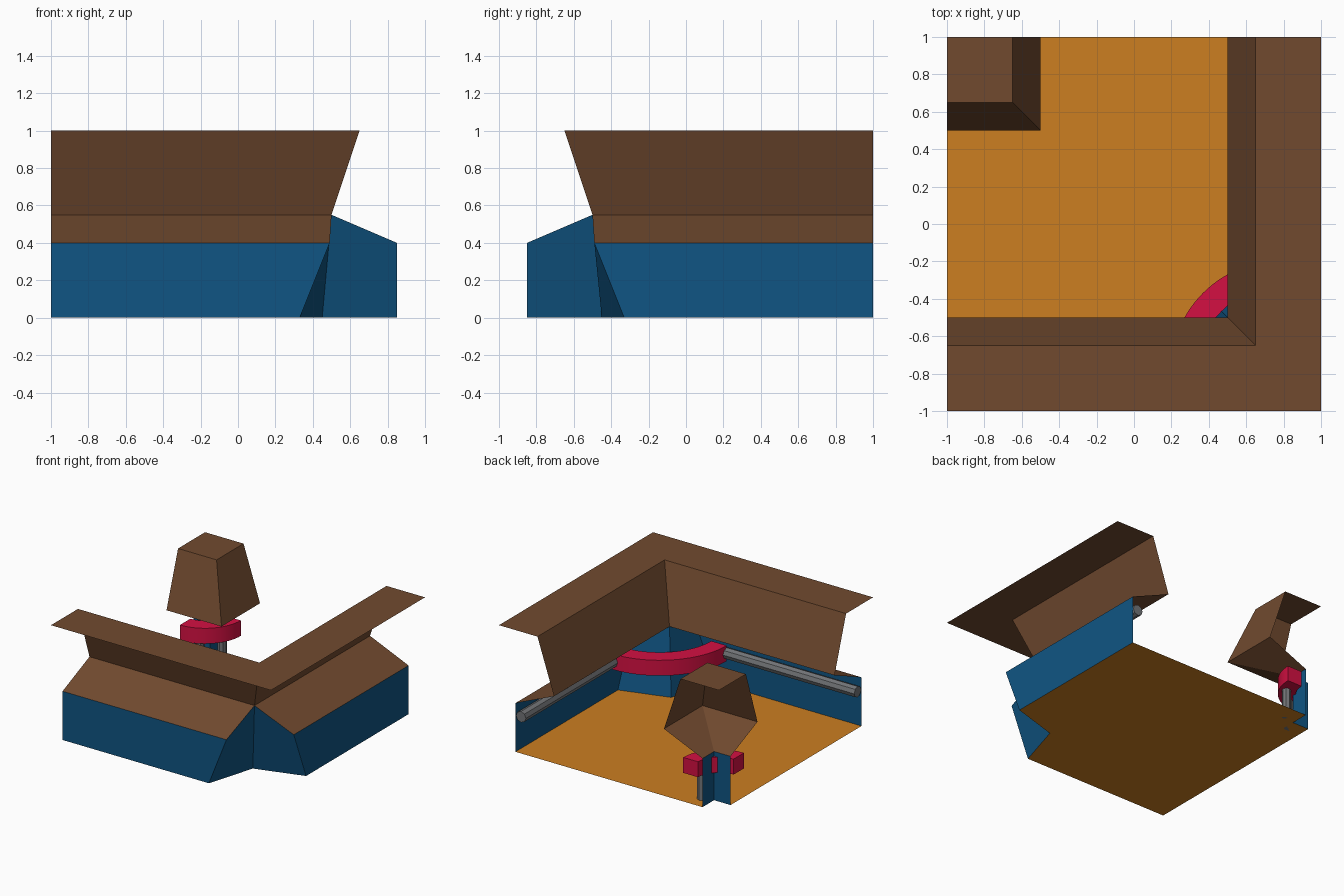
import bpy, bmesh, math
from mathutils import Vector

if "Cube" in bpy.data.objects:
    bpy.data.objects.remove(bpy.data.objects["Cube"])


def material(name, rgb):
    m = bpy.data.materials.new(name)
    lin = [((c / 255 + 0.055) / 1.055) ** 2.4 if c > 10 else c / 255 / 12.92 for c in rgb]
    m.diffuse_color = (*lin, 1)
    m.use_nodes = True
    m.node_tree.nodes["Principled BSDF"].inputs["Base Color"].default_value = m.diffuse_color
    return m


BROWN = material("brown rock", (113, 74, 47))
BLUE = material("blue wall", (16, 85, 131))
ORANGE = material("orange floor", (204, 126, 33))
RED = material("red bend", (212, 16, 66))
GREY = material("grey pipe", (115, 117, 120))


def finish(name, bm, mat):
    mesh = bpy.data.meshes.new(name)
    bm.to_mesh(mesh)
    bm.free()
    mesh.materials.append(mat)
    ob = bpy.data.objects.new(name, mesh)
    bpy.context.collection.objects.link(ob)
    return ob


def sheet(name, mat, polys, mirror=True):
    """Thin faces, repeated across the tile's diagonal: (x, y) -> (-y, -x)."""
    bm = bmesh.new()
    for poly in polys:
        bm.faces.new([bm.verts.new(p) for p in poly])
        if mirror:
            bm.faces.new([bm.verts.new((-y, -x, z)) for x, y, z in reversed(poly)])
    bmesh.ops.remove_doubles(bm, verts=bm.verts, dist=0.0005)
    return finish(name, bm, mat)


def smooth(ob, degrees):
    bpy.ops.object.select_all(action='DESELECT')
    bpy.context.view_layer.objects.active = ob
    ob.select_set(True)
    bpy.ops.object.shade_smooth_by_angle(angle=math.radians(degrees))


def pipe(name, a, b, r):
    a, b = Vector(a), Vector(b)
    bm = bmesh.new()
    bmesh.ops.create_cone(bm, cap_ends=True, segments=8, radius1=r, radius2=r, depth=(b - a).length)
    bm.transform((b - a).to_track_quat('Z', 'Y').to_matrix().to_4x4())
    bmesh.ops.translate(bm, verts=bm.verts, vec=(a + b) / 2)
    return finish(name, bm, GREY)


def bend(name, cx, cy, r0, r1, start, z0=0.235, z1=0.362, steps=16):
    """Quarter ring with a square section."""
    bm = bmesh.new()
    rings = []
    for i in range(steps + 1):
        t = math.radians(start + 90 * i / steps)
        rings.append([bm.verts.new((cx + r * math.cos(t), cy + r * math.sin(t), z))
                      for r, z in ((r0, z0), (r1, z0), (r1, z1), (r0, z1))])
    for p, q in zip(rings, rings[1:]):
        for k in range(4):
            j = (k + 1) % 4
            bm.faces.new((p[k], p[j], q[j], q[k]))
    bm.faces.new(rings[0])
    bm.faces.new(rings[-1][::-1])
    bmesh.ops.recalc_face_normals(bm, faces=bm.faces)
    smooth(finish(name, bm, RED), 30)


# Floor with a notch at the front right corner and one for the pillar
floor = [(-1, -.85), (.33, -.85), (.45, -.45), (.85, -.33),
         (.85, 1), (-.85, 1), (-.85, .85), (-1, .85)]
sheet("floor", ORANGE, [[(x, y, 0) for x, y in floor]], mirror=False)

# Outer wall: blue base with the folded corner
sheet("wall_base", BLUE, [
    [(-1, -.85, 0), (.33, -.85, 0), (.49, -.85, .4), (-1, -.85, .4)],
    [(.33, -.85, 0), (.45, -.45, 0), (.5, -.5, .55), (.49, -.85, .4)],
])

# Outer wall: brown ledge, leaning face and flat top
sheet("wall_rock", BROWN, [
    [(-1, -.85, .4), (.49, -.85, .4), (.5, -.5, .55), (-1, -.5, .55)],
    [(-1, -.5, .55), (-1, -.65, 1), (.65, -.65, 1), (.5, -.5, .55)],
    [(-1, -1, 1), (1, -1, 1), (.65, -.65, 1), (-1, -.65, 1)],
])

# Pillar in the back left corner
sheet("pillar_base", BLUE, [
    [(-1, .85, 0), (-.85, .85, 0), (-.85, .85, .4), (-1, .85, .4)],
])
sheet("pillar_rock", BROWN, [
    [(-1, .85, .4), (-.85, .85, .4), (-.5, .5, .55), (-1, .5, .55)],
    [(-1, .5, .55), (-.5, .5, .55), (-.65, .65, 1), (-1, .65, 1)],
    [(-1, .65, 1), (-.65, .65, 1), (-1, 1, 1)],
])

# Pipes along the walls, joined by a red bend
pipe("front_pipe", (-1, -.8, .3), (.23, -.8, .3), .045)
pipe("right_pipe", (.8, -.23, .3), (.8, 1, .3), .045)
bend("corner_bend", .8, -.8, .47, .61, 90)

# Red bend round the pillar on two upright pipes
bend("pillar_bend", -1, 1, .19, .325, 270)
pipe("pillar_post_1", (-.76, .88, 0), (-.76, .88, .3), .035)
pipe("pillar_post_2", (-.88, .76, 0), (-.88, .76, .3), .035)
